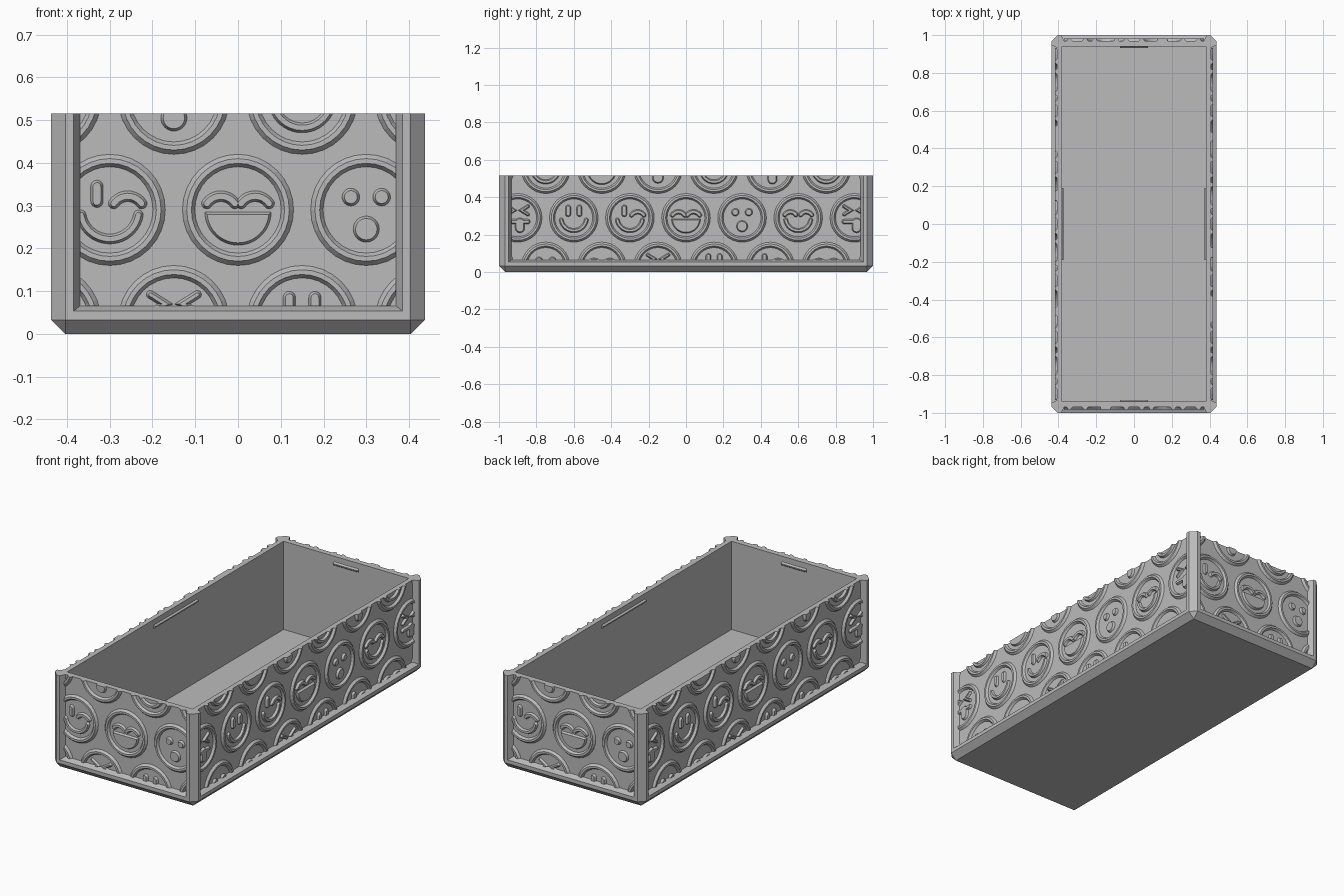
import bpy, bmesh, math
from mathutils import Vector, Matrix

cube = bpy.data.objects.get("Cube")
if cube:
    bpy.data.objects.remove(cube, do_unlink=True)

grey = bpy.data.materials.new("plain grey")
grey.use_nodes = True
grey.diffuse_color = (0.5, 0.5, 0.5, 1)
grey.node_tree.nodes["Principled BSDF"].inputs["Base Color"].default_value = grey.diffuse_color

HX, HY, TOP = 0.437, 1.0, 0.515      # outer half sizes and height
EDGE, SINK, MARGIN = 0.033, 0.03, 0.067
SILL, RELIEF, SLOPE = 0.065, 0.012, 0.008
IX, IY, FLOOR = 0.381, 0.94, 0.03    # cavity


def finish(name, bm):
    bmesh.ops.recalc_face_normals(bm, faces=bm.faces)
    mesh = bpy.data.meshes.new(name)
    bm.to_mesh(mesh)
    bm.free()
    mesh.materials.append(grey)
    ob = bpy.data.objects.new(name, mesh)
    bpy.context.collection.objects.link(ob)
    return ob


def hull(name, points):
    bm = bmesh.new()
    for p in points:
        bm.verts.new(p)
    bmesh.ops.convex_hull(bm, input=bm.verts)
    bmesh.ops.dissolve_limit(bm, angle_limit=0.01, verts=bm.verts, edges=bm.edges)
    return finish(name, bm)


def rect(x, y, z):
    return [(sx * x, sy * y, z) for sx in (-1, 1) for sy in (-1, 1)]


def octagon(z):
    return rect(HX - EDGE, HY, z) + rect(HX, HY - EDGE, z)


def cut(ob, cutter):
    mod = ob.modifiers.new("cut", "BOOLEAN")
    mod.operation, mod.solver, mod.object = "DIFFERENCE", "EXACT", cutter
    bpy.context.view_layer.objects.active = ob
    bpy.ops.object.modifier_apply(modifier=mod.name)
    bpy.data.objects.remove(cutter, do_unlink=True)


# Four sides: name, turn about z, distance to outer face, half width, inner wall, clip half length
SIDES = [("front", 0, HY, HX, IY, 0.075), ("left", 90, HX, HY, IX, 0.19),
         ("back", 180, HY, HX, IY, 0.075), ("right", 270, HX, HY, IX, 0.19)]

# Box with chamfered edges, hollowed, with a sloped recess in each side
body = hull("box_body", rect(HX - EDGE, HY - EDGE, 0) + octagon(EDGE) + octagon(TOP))
cut(body, hull("cavity_cutter", rect(IX, IY, FLOOR) + rect(IX, IY, 1)))
for name, turn, dist, half, inner, clip in SIDES:
    spin = Matrix.Rotation(math.radians(turn), 3, "Z")
    pts = []
    for out, grow in ((-SINK, 0), (SINK, 0.03)):
        u = half - MARGIN + grow
        pts += [spin @ Vector((s * u, -dist - out, z)) for s in (-1, 1) for z in (SILL - grow * 0.8, 0.8)]
    cut(body, hull("recess_cutter", pts))
    # Small snap ridge inside each wall
    hull(name + "_snap_ridge", [spin @ Vector((s * clip, -inner + y, 0.475 + z)) for s in (-1, 1)
                                for y, z in ((-0.003, 0.012), (0.009, 0.003), (0.009, -0.003), (-0.003, -0.012))])


# Outline makers: each returns a function of the inset
def arc(cx, cy, r, a, b, n=20):
    angles = [math.radians(a + (b - a) * i / n) for i in range(n + 1)]
    return [Vector((cx + r * math.cos(t), cy + r * math.sin(t))) for t in angles]


def disc(cx, cy, r):
    return lambda b: arc(cx, cy, r - b, 0, 360, 32)[:-1]


def stroke(path, w):
    path = [Vector(p) for p in path]

    def outline(b):
        r, sides = w - b, []
        for pts in (path, path[::-1]):
            dirs = [(q - p).normalized() for p, q in zip(pts, pts[1:])]
            for i, p in enumerate(pts):
                d0, d1 = dirs[max(i - 1, 0)], dirs[min(i, len(dirs) - 1)]
                t = (d0 + d1).normalized()
                sides.append(p + Vector((t.y, -t.x)) * r / t.dot(d0))
            facing = math.degrees(math.atan2(dirs[-1].y, dirs[-1].x))
            sides += arc(pts[-1].x, pts[-1].y, r, facing - 90, facing + 90, 8)[1:-1]
        return sides
    return outline


def open_mouth(b, r=0.078):
    a = math.degrees(math.asin(b / (r - b)))
    return arc(0, -0.005, r - b, 180 + a, 360 - a, 28)


def tall_eye(x):
    return stroke([(x, 0.02), (x, 0.055)], 0.015)


def arched_eye(x, r=0.04):
    return stroke(arc(x, 0.032 - r, r, 145, 35, 10), 0.013)


def chevron(s):
    return stroke([(s * 0.055, 0.062), (s * 0.02, 0.04), (s * 0.055, 0.018)], 0.01)


smile = stroke(arc(0, 0, 0.068, 190, 350), 0.012)
FACES = [
    [arched_eye(-0.04), arched_eye(0.04), open_mouth],
    [disc(-0.036, 0.03, 0.021), disc(0.036, 0.03, 0.021), disc(0, -0.045, 0.031)],
    [arched_eye(-0.042, 0.036), arched_eye(0.042, 0.036), smile],
    [chevron(-1), chevron(1), stroke([(-0.055, -0.02), (0.055, -0.02)], 0.013),
     stroke([(0.012, -0.025), (0.012, -0.055)], 0.026)],
    [tall_eye(-0.03), tall_eye(0.03), smile],
    [tall_eye(-0.03), arched_eye(0.042), smile],
]


def loft(bm, loops, closed):
    rings = [[bm.verts.new(p) for p in loop] for loop in loops]
    pairs = list(zip(rings, rings[1:] + rings[:1])) if closed else [rings]
    for a, b in pairs:
        for i in range(len(a)):
            j = (i + 1) % len(a)
            bm.faces.new((a[i], a[j], b[j], b[i]))
    if not closed:
        caps = [bm.faces.new(r) for r in rings]
        bmesh.ops.triangulate(bm, faces=caps)


# Raised round faces in staggered rows, trimmed to the panel
def relief(name, turn, dist, half):
    bm = bmesh.new()
    base, lim = -dist + SINK, half - MARGIN

    def lift(loop, u, v, h):
        return [(u + p.x, base - h, v + p.y) for p in loop]

    for v, shift, first in ((0.03, 0.15, 4), (0.29, 0, 0), (0.55, 0.15, 2)):
        for k in range(-4, 5):
            u = 0.3 * k + shift
            if abs(u) - 0.13 > lim:
                continue
            profile = ((0.13, -0.003), (0.13, 0), (0.12, RELIEF), (0.109, RELIEF), (0.101, 0), (0.101, -0.003))
            loft(bm, [lift(disc(0, 0, r)(0), u, v, h) for r, h in profile], True)
            for shape in FACES[(k + first) % 6]:
                loft(bm, [lift(shape(0), u, v, -0.001), lift(shape(SLOPE * 0.75), u, v, RELIEF)], False)
    for co, no in (((lim, 0, 0), (1, 0, 0)), ((-lim, 0, 0), (-1, 0, 0)),
                   ((0, 0, SILL), (0, 0, -1)), ((0, 0, TOP), (0, 0, 1))):
        geom = bm.verts[:] + bm.edges[:] + bm.faces[:]
        res = bmesh.ops.bisect_plane(bm, geom=geom, plane_co=co, plane_no=no, clear_outer=True)
        edges = [e for e in res["geom_cut"] if isinstance(e, bmesh.types.BMEdge)]
        bmesh.ops.holes_fill(bm, edges=edges, sides=0)
    bm.transform(Matrix.Rotation(math.radians(turn), 4, "Z"))
    finish(name + "_face_relief", bm)


for name, turn, dist, half, inner, clip in SIDES:
    relief(name, turn, dist, half)
